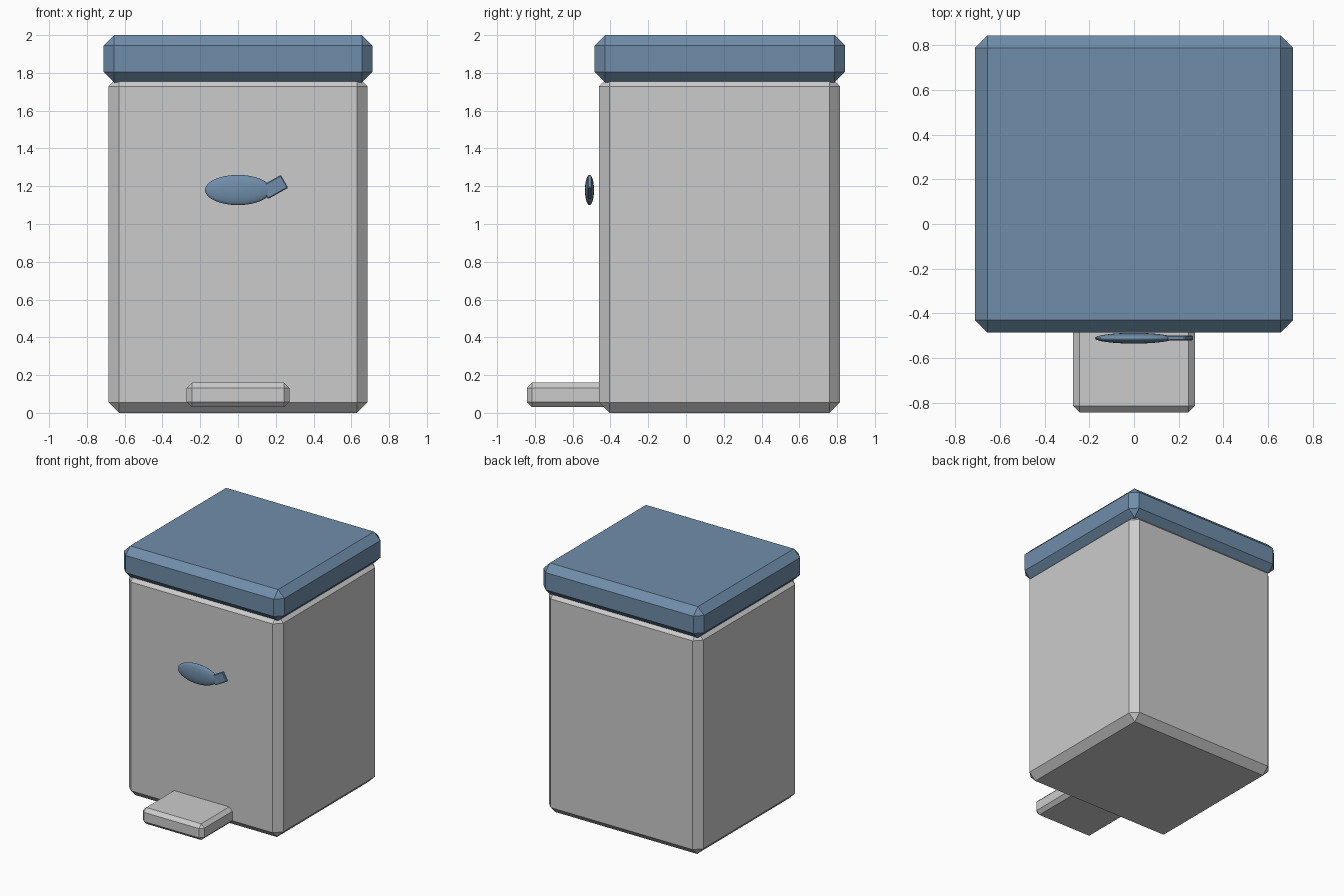
import bpy
import math

if "Cube" in bpy.data.objects:
    bpy.data.objects.remove(bpy.data.objects["Cube"])

blue = bpy.data.materials.new("blue_paint")
blue.diffuse_color = (0.16, 0.27, 0.40, 1)
blue.use_nodes = True
blue.node_tree.nodes["Principled BSDF"].inputs["Base Color"].default_value = blue.diffuse_color


def box(name, lo, hi, bevel, mat=None, tilt=0.0):
    """Chamfered box between two corners, optionally tilted about y."""
    centre = [(a + b) / 2 for a, b in zip(lo, hi)]
    bpy.ops.mesh.primitive_cube_add(size=1, location=centre, rotation=(0, tilt, 0))
    ob = bpy.context.object
    ob.name = name
    ob.scale = [b - a for a, b in zip(lo, hi)]
    bpy.ops.object.transform_apply(location=False, rotation=False, scale=True)
    mod = ob.modifiers.new("chamfer", "BEVEL")
    mod.width = bevel
    mod.segments = 1
    if mat:
        ob.data.materials.append(mat)
    return ob


# Bin body, overhanging lid and foot pedal
box("bin_body", (-0.685, -0.46, 0), (0.685, 0.815, 1.785), 0.056)
box("lid", (-0.712, -0.485, 1.75), (0.712, 0.843, 2.0), 0.056, blue)
box("foot_pedal", (-0.272, -0.843, 0.03), (0.272, -0.40, 0.16), 0.028)

# Fish-shaped badge: flattened ellipsoid with a tilted tail
bpy.ops.mesh.primitive_uv_sphere_add(segments=32, ring_count=16, radius=1,
                                     location=(0, -0.511, 1.18))
fish = bpy.context.object
fish.name = "badge_fish_body"
fish.scale = (0.175, 0.024, 0.08)
bpy.ops.object.transform_apply(location=False, rotation=False, scale=True)
bpy.ops.object.shade_smooth_by_angle(angle=math.radians(40))
fish.data.materials.append(blue)

box("badge_fish_tail", (0.132, -0.521, 1.157), (0.254, -0.499, 1.235), 0.005, blue, tilt=-0.51)
